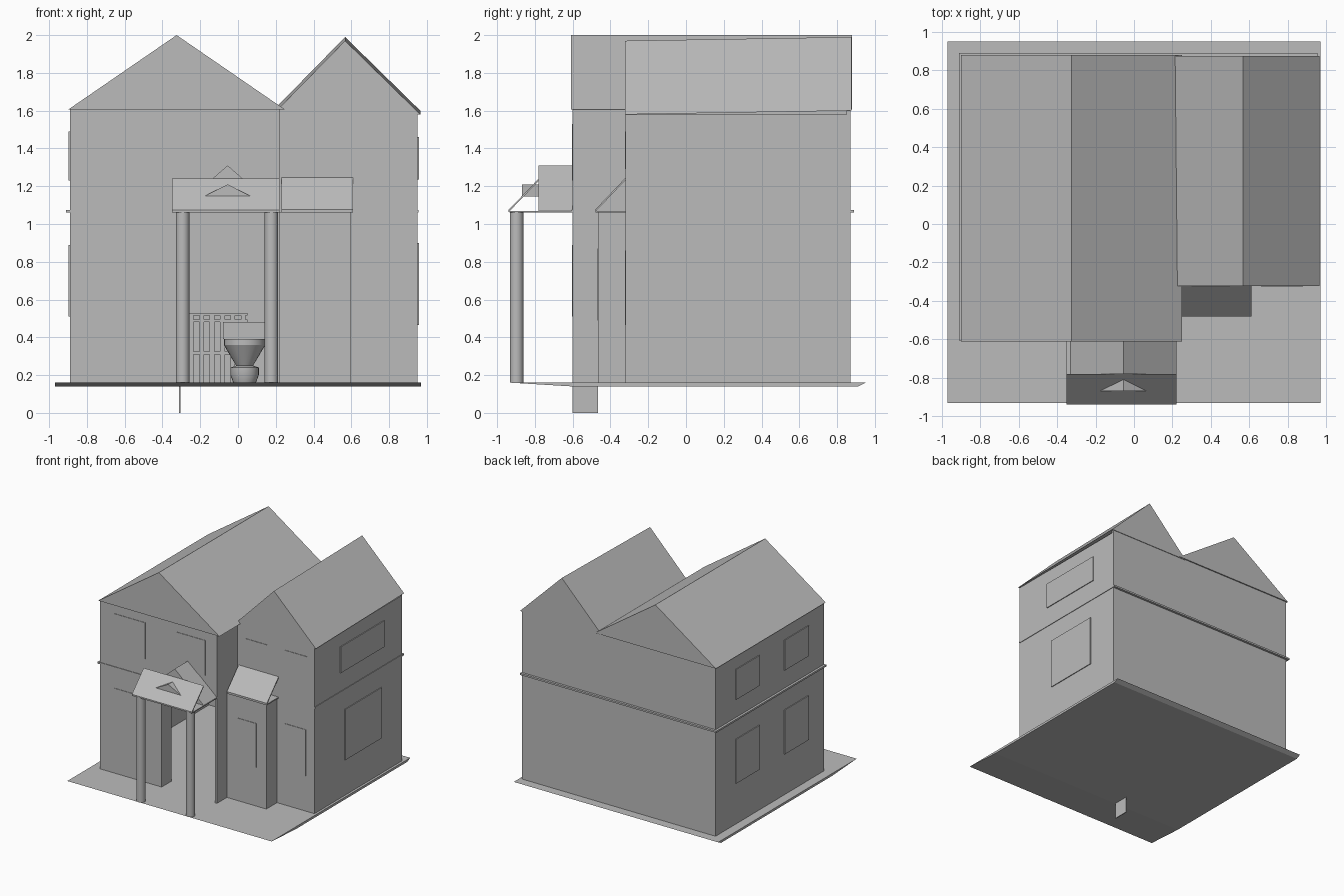
import bpy, bmesh, math

if "Cube" in bpy.data.objects:
    bpy.data.objects.remove(bpy.data.objects["Cube"], do_unlink=True)

GREY = (0.5, 0.5, 0.5, 1.0)
mat = bpy.data.materials.new("plain_grey")
mat.use_nodes = True
mat.diffuse_color = GREY
mat.node_tree.nodes["Principled BSDF"].inputs["Base Color"].default_value = GREY

GROUND, FLOOR, EAVE = 0.16, 1.06, 1.605   # main heights
LEFT, MID, RIGHT = -0.89, 0.22, 0.95      # wall lines across
FRONT, WING, BACK = -0.60, -0.32, 0.87    # wall lines in depth
T = 0.02                                  # wall thickness


def finish(name, bm):
    bmesh.ops.recalc_face_normals(bm, faces=bm.faces)
    mesh = bpy.data.meshes.new(name)
    bm.to_mesh(mesh)
    bm.free()
    mesh.materials.append(mat)
    ob = bpy.data.objects.new(name, mesh)
    bpy.context.collection.objects.link(ob)
    return ob


def loft(name, ring_a, ring_b):
    """Closed solid between two matching outlines."""
    bm = bmesh.new()
    a = [bm.verts.new(p) for p in ring_a]
    b = [bm.verts.new(p) for p in ring_b]
    bm.faces.new(a)
    bm.faces.new(b[::-1])
    for i in range(len(a)):
        j = (i + 1) % len(a)
        bm.faces.new((a[i], a[j], b[j], b[i]))
    return finish(name, bm)


def rect(x0, x1, y0, y1, z):
    return [(x0, y0, z), (x1, y0, z), (x1, y1, z), (x0, y1, z)]


def box(name, x0, x1, y0, y1, z0, z1):
    return loft(name, rect(x0, x1, y0, y1, z0), rect(x0, x1, y0, y1, z1))


def gable(name, x0, xr, x1, y0, y1, z0, z1, drop=0.0):
    """Triangular prism with its ridge along y; drop lowers the front end."""
    tri = [(x0, z0), (xr, z1), (x1, z0)]
    return loft(name, [(x, y0, z - drop) for x, z in tri], [(x, y1, z) for x, z in tri])


def lean_to(name, x0, x1, y0, y1, z0, z1, t=0.012):
    """Thin sloping roof sheet rising towards the back."""
    prof = [(y0, z0), (y1, z1 - t), (y1, z1), (y0, z0 + t)]
    return loft(name, [(x0, y, z) for y, z in prof], [(x1, y, z) for y, z in prof])


def lathe(name, x, y, profile, n=24):
    bm = bmesh.new()
    rings = [[bm.verts.new((x + r * math.cos(math.tau * i / n),
                            y + r * math.sin(math.tau * i / n), z)) for i in range(n)]
             for r, z in profile]
    for a, b in zip(rings, rings[1:]):
        for i in range(n):
            j = (i + 1) % n
            bm.faces.new((a[i], a[j], b[j], b[i]))
    bm.faces.new(rings[0])
    bm.faces.new(rings[-1])
    ob = finish(name, bm)
    bpy.ops.object.select_all(action="DESELECT")
    ob.select_set(True)
    bpy.context.view_layer.objects.active = ob
    bpy.ops.object.shade_smooth_by_angle()
    return ob


# Ground plate, tapering underneath
loft("ground_plate", rect(-0.97, 0.97, -0.60, 0.91, 0.14), rect(-0.97, 0.97, -0.93, 0.95, GROUND))

# Outer walls, hollow behind the open entrance
box("left_wall", LEFT, LEFT + T, FRONT, BACK, GROUND, EAVE)
box("back_wall", LEFT, RIGHT, BACK - T, BACK, GROUND, EAVE)
box("right_wall", RIGHT - T, RIGHT, WING, BACK, GROUND, 1.58)
box("front_wall_left", LEFT, -0.31, FRONT, FRONT + T, GROUND, EAVE)
box("front_wall_over_entrance", -0.31, MID, FRONT, FRONT + T, FLOOR, EAVE)
box("middle_side_wall", MID - T, MID, FRONT, WING, GROUND, EAVE)
box("wing_front_wall", MID - T, RIGHT, WING, WING + T, GROUND, 1.58)
box("entrance_jamb", -0.312, -0.305, FRONT, -0.465, 0.0, FLOOR)

# Floor between storeys, showing as a thin ledge
box("storey_slab_main", -0.91, MID, FRONT - 0.005, 0.89, FLOOR, 1.075)
box("storey_slab_wing", MID, RIGHT + 0.005, WING, 0.89, FLOOR, 1.075)

# Main roofs
gable("main_roof", -0.90, -0.325, 0.25, -0.61, 0.88, EAVE, 2.0)
gable("wing_roof", 0.185, 0.567, 0.965, WING - 0.002, 0.875, 1.60, 1.99, drop=0.02)

# Front bay with its lean-to roof
box("bay", MID, 0.595, -0.465, WING, GROUND, FLOOR)
box("bay_roof_base", 0.23, 0.61, -0.48, WING, FLOOR, 1.07)
lean_to("bay_roof", 0.23, 0.61, -0.48, WING, 1.065, 1.245)

# Porch
for side, x in (("right", -0.293), ("left", 0.177)):
    lathe("porch_column_" + side, x, -0.897, [(0.036, GROUND), (0.036, 1.065)])
box("porch_ceiling", -0.35, MID, -0.935, FRONT, FLOOR, 1.068)
lean_to("porch_roof", -0.35, MID, -0.94, -0.78, 1.062, 1.24)
gable("porch_gable_roof", -0.33, -0.055, MID, -0.78, FRONT, 1.07, 1.31)
gable("porch_dormer", -0.182, -0.055, 0.072, -0.868, -0.78, 1.145, 1.21)

# Windows: thin framed plates on the front walls (x0, x1, wall y, z0, z1)
front_windows = [
    (-0.75, -0.46, FRONT, 0.51, 0.89), (-0.755, -0.46, FRONT, 1.22, 1.53),
    (-0.16, 0.11, FRONT, 1.23, 1.53), (0.30, 0.50, WING, 1.29, 1.49),
    (0.66, 0.88, WING, 1.29, 1.49), (0.67, 0.87, WING, 0.465, 0.86),
    (0.325, 0.50, -0.465, 0.49, 0.87)]
for i, (x0, x1, y, z0, z1) in enumerate(front_windows):
    box(f"front_window_{i}", x0, x1, y - 0.004, y, z0, z1)

# Windows on the left and right walls (y0, y1, z0, z1)
side_windows = {
    LEFT: [(0.28, 0.60, 0.51, 0.89), (-0.39, -0.06, 0.51, 0.89),
           (0.28, 0.60, 1.23, 1.49), (-0.39, -0.06, 1.23, 1.49)],
    RIGHT: [(0.09, 0.585, 0.465, 0.90), (0.03, 0.62, 1.235, 1.46)]}
for wall, windows in side_windows.items():
    out = math.copysign(0.007, wall)
    for i, (y0, y1, z0, z1) in enumerate(windows):
        xs = sorted((wall, wall + out))
        box(f"side_window_{'left' if wall > 0 else 'right'}_{i}", *xs, y0, y1, z0, z1)

# Toilet in the hallway
lathe("toilet_base", 0.035, 0.2,
      [(0.06, GROUND), (0.075, 0.20), (0.075, 0.24), (0.045, 0.25)])
lathe("toilet_bowl", 0.035, 0.2, [(0.045, 0.25), (0.11, 0.36), (0.11, 0.39)])
box("toilet_tank", -0.08, 0.14, 0.30, 0.38, 0.39, 0.48)

# Railing behind it
for z in (0.31, 0.48, 0.515):
    box("railing_bar", -0.27, 0.05, 0.55, 0.57, z, z + 0.015)
for i in range(6):
    x = -0.26 + 0.055 * i
    box("railing_post", x, x + 0.025, 0.55, 0.57, GROUND, 0.515)
